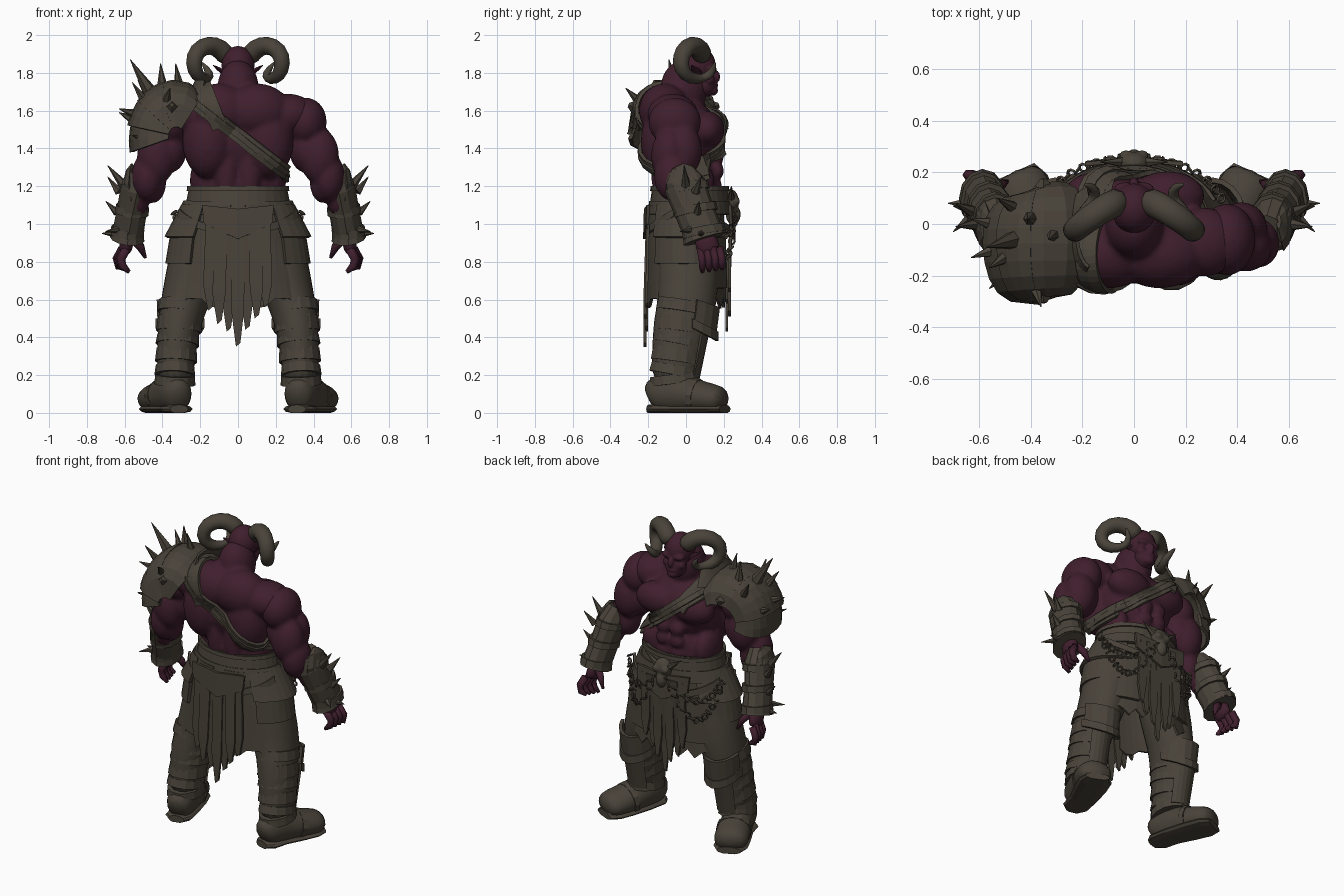
import bpy, bmesh, math, random
from mathutils import Vector, Matrix
from mathutils.bvhtree import BVHTree

random.seed(4)
if "Cube" in bpy.data.objects:
    bpy.data.objects.remove(bpy.data.objects["Cube"])


def material(name, rgb):
    m = bpy.data.materials.new(name)
    m.use_nodes = True
    m.diffuse_color = (*rgb, 1)
    m.node_tree.nodes["Principled BSDF"].inputs["Base Color"].default_value = (*rgb, 1)
    return m


SKIN = material("dark plum skin", (0.05, 0.0135, 0.026))
HIDE = material("worn brown armour", (0.066, 0.055, 0.041))


def finish(name, bm, mat, smooth=False, mirror=False, thick=0, subsurf=0):
    me = bpy.data.meshes.new(name)
    bmesh.ops.recalc_face_normals(bm, faces=bm.faces[:])
    for f in bm.faces:
        f.smooth = smooth
    bm.to_mesh(me)
    bm.free()
    me.materials.append(mat)
    ob = bpy.data.objects.new(name, me)
    bpy.context.collection.objects.link(ob)
    if thick:
        mod = ob.modifiers.new("thickness", "SOLIDIFY")
        mod.thickness, mod.offset = thick, 0
    if subsurf:
        ob.modifiers.new("round", "SUBSURF").levels = subsurf
        ob.modifiers["round"].render_levels = subsurf
    if mirror:
        ob.modifiers.new("mirror", "MIRROR")
    return ob


def blobs(name, items, voxel, mat=SKIN, soften=6):
    """Muscle ellipsoids, mirrored when off-centre, fused into one surface."""
    bm = bmesh.new()
    for x, y, z, rx, ry, rz in items:
        for s in ((1, -1) if x else (1,)):
            mx = Matrix.Translation((x * s, y, z)) @ Matrix.Diagonal((rx, ry, rz, 1))
            bmesh.ops.create_icosphere(bm, subdivisions=3, radius=1, matrix=mx)
    ob = finish(name, bm, mat, True)
    r = ob.modifiers.new("fuse", "REMESH")
    r.mode, r.voxel_size, r.use_smooth_shade = "VOXEL", voxel, True
    ob.modifiers.new("soften", "SMOOTH").iterations = soften
    return ob


def tube(name, pts, mat=HIDE, n=10, ref=(1, 0, 0), floor=False, **kw):
    """Loft of elliptical rings (x, y, z, radius a, radius b) along a path."""
    bm, rings = bmesh.new(), []
    P = [Vector(p[:3]) for p in pts]
    for i, p in enumerate(pts):
        t = (P[min(i + 1, len(P) - 1)] - P[max(i - 1, 0)]).normalized()
        u = Vector(ref)
        u = (u - t * u.dot(t)).normalized()
        v = t.cross(u)
        ring = []
        for k in range(n):
            a = math.tau * k / n
            co = P[i] + u * p[3] * math.cos(a) + v * p[4] * math.sin(a)
            if floor:
                co.z = max(co.z, 0)
            ring.append(bm.verts.new(co))
        rings.append(ring)
    for A, B in zip(rings, rings[1:]):
        for k in range(n):
            bm.faces.new((A[k], A[(k + 1) % n], B[(k + 1) % n], B[k]))
    bm.faces.new(rings[0])
    bm.faces.new(rings[-1])
    return finish(name, bm, mat, **kw)


def sheet(name, rows, thick=0.014, **kw):
    bm = bmesh.new()
    V = [[bm.verts.new(c) for c in row] for row in rows]
    for A, B in zip(V, V[1:]):
        for k in range(len(A) - 1):
            bm.faces.new((A[k], A[k + 1], B[k + 1], B[k]))
    return finish(name, bm, HIDE, thick=thick, **kw)


def panel(name, a0, a1, top, bottom, r0, r1, c=(0, 0), n=14, ragged=0, sag=0, rows=4, lean=0, **kw):
    """Curved plate or cloth following an ellipse between two heights."""
    grid = []
    for j in range(rows):
        t, row = j / (rows - 1), []
        for k in range(n + 1):
            a = math.radians(a0 + (a1 - a0) * k / n)
            z = top + (bottom - top) * t - sag * math.sin(math.pi * k / n)
            if j == rows - 1:
                z += random.uniform(-ragged, ragged)
            row.append((c[0] + (r0[0] + (r1[0] - r0[0]) * t) * math.cos(a),
                        c[1] + lean * t + (r0[1] + (r1[1] - r0[1]) * t) * math.sin(a), z))
        grid.append(row)
    return sheet(name, grid, **kw)


def spikes(name, items, mirror=False):
    bm = bmesh.new()
    for base, tip, r in items:
        b, d = Vector(base), Vector(tip) - Vector(base)
        mx = Matrix.Translation(b + d / 2) @ d.to_track_quat("Z", "Y").to_matrix().to_4x4()
        bmesh.ops.create_cone(bm, cap_ends=True, segments=6, radius1=r, radius2=0.002,
                              depth=d.length, matrix=mx)
    return finish(name, bm, HIDE, mirror=mirror)


# Torso, head and arms
torso = blobs("torso", [
    (0, -.01, 1.45, .25, .19, .22), (0, .01, 1.2, .235, .17, .2), (.1, -.115, 1.6, .18, .135, .145),
    (0, -.01, 1.72, .11, .125, .15), (.16, -.11, 1.44, .135, .13, .2), (.13, .11, 1.5, .145, .095, .1),
    (.27, -.07, 1.58, .14, .135, .11), (.06, -.12, 1.28, .065, .065, .2), (.19, .03, 1.23, .065, .12, .12),
    (.05, .155, 1.2, .05, .037, .046), (.05, .165, 1.28, .05, .037, .046), (.05, .165, 1.36, .05, .037, .046)],
    .013)
blobs("head", [
    (0, .06, 1.84, .088, .098, .103), (0, .1, 1.74, .068, .063, .068), (.035, .135, 1.82, .045, .027, .02),
    (0, .158, 1.78, .019, .024, .034), (.045, .12, 1.765, .032, .032, .032), (0, .138, 1.705, .037, .032, .027),
    (0, .152, 1.735, .034, .019, .012), (0, 0, 1.74, .085, .1, .1)], .008, soften=3)
tube("ears", [(.075, .06, 1.8, .012, .03), (.1, .05, 1.82, .01, .025), (.13, .03, 1.84, .002, .004)],
     SKIN, 6, (0, 0, 1), mirror=True)
blobs("arms", [
    (.36, -.06, 1.54, .11, .14, .13), (.415, -.01, 1.39, .1, .095, .14), (.43, -.09, 1.36, .105, .095, .15),
    (.36, -.05, 1.4, .09, .11, .13), (.48, -.07, 1.25, .085, .1, .13), (.45, -.05, 1.22, .07, .085, .11),
    (.53, -.01, 1.15, .065, .08, .11)], .012)

# Hands: palm, fingers and thumb
tube("palms", [(.58, .08, .97, .045, .05), (.59, .11, .9, .042, .07), (.6, .13, .84, .036, .068)],
     SKIN, 8, smooth=True, subsurf=1, mirror=True)
for i in range(4):
    y = .075 + .035 * i
    x = .6 + .007 * i
    tube("finger", [(x - .01, y, .87, .024, .022), (x + .02, y + .01, .815, .024, .021),
                    (x + .01, y + .012, .775, .022, .02), (x - .025, y + .012, .745 + .006 * i, .01, .01)],
         SKIN, 6, smooth=True, mirror=True)
tube("thumbs", [(.56, .12, .93, .028, .025), (.517, .15, .88, .023, .023), (.49, .165, .82, .008, .008)],
     SKIN, 6, smooth=True, mirror=True)

# Curled horns
tube("horns", [
    (.045, .095, 1.865, .058, .058), (.09, .075, 1.93, .058, .058), (.155, .035, 1.953, .056, .056),
    (.22, -.015, 1.92, .052, .052), (.24, -.035, 1.85, .048, .048), (.218, -.005, 1.782, .042, .042),
    (.17, .06, 1.762, .036, .036), (.145, .115, 1.78, .029, .029), (.16, .145, 1.815, .02, .02),
    (.195, .155, 1.86, .004, .004)], ref=(0, 1, 0), smooth=True, subsurf=1, mirror=True)

# Straps that hug the torso
skin_tree = BVHTree.FromObject(torso, bpy.context.evaluated_depsgraph_get())


def strap(name, c, v, width, a0, a1, lift=.014, n=36):
    c, v, y = Vector(c), Vector(v).normalized(), Vector((0, 1, 0))
    w, rows = y.cross(v), []
    for e in (-.5, 0, .5):
        row = []
        for k in range(n + 1):
            a = math.radians(a0 + (a1 - a0) * k / n)
            d, o = v * math.cos(a) + y * math.sin(a), c + w * width * e
            hit = skin_tree.ray_cast(o, d)[0] or o + d * .2
            row.append(hit + d * lift)
        rows.append(row)
    sheet(name, rows, .018)


strap("chest_strap", (0, 0, 1.47), (-.78, 0, .6), .075, 0, 360)
strap("chest_strap_ridge", (0, 0, 1.47), (-.78, 0, .6), .03, 0, 360, .024)
strap("shoulder_strap", (-.12, 0, 1.57), (-.37, 0, .93), .085, -105, 105)

# Layered pauldron on the right shoulder, cut back toward the front of the arm
for t0, t1, r in [(-38, 28, .225), (18, 54, .235), (44, 80, .242), (70, 106, .235)]:
    rows = []
    for j in range(4):
        th = math.radians(t0 + (t1 - t0) * j / 3)
        row = []
        for k in range(11):
            s = math.sin(math.radians(-89 + 170 * k / 10))
            rr = r + .014 * j / 3
            rad = rr * (1 - s * s) ** .22
            reach = 1 - (.3 * max(math.sin(th), 0) if s > 0 else 0)
            row.append((-.325 - rad * math.sin(th), -.06 + rr * .95 * s * reach,
                        1.465 + 1.24 * rad * math.cos(th)))
        rows.append(row)
    sheet("pauldron_plate", rows, .02)
spikes("pauldron_spikes", [
    ((-.46, -.06, 1.69), (-.57, -.09, 1.87), .04), ((-.4, .02, 1.72), (-.41, .02, 1.85), .03),
    ((-.31, -.04, 1.72), (-.33, -.06, 1.85), .03), ((-.46, .06, 1.65), (-.53, .1, 1.76), .028),
    ((-.54, -.1, 1.58), (-.63, -.13, 1.61), .028), ((-.55, .0, 1.55), (-.63, .02, 1.59), .028),
    ((-.38, -.25, 1.65), (-.36, -.32, 1.72), .026), ((-.5, -.2, 1.45), (-.56, -.25, 1.47), .024),
    ((-.5, -.13, 1.66), (-.56, -.17, 1.75), .026)])
for y in (-.275, .145):
    tube("pauldron_stud", [(-.35, y, 1.62, .035, .035), (-.35, y + math.copysign(.03, y), 1.63, .012, .012)], n=4)
panel("collar_guard", 100, 255, 1.76, 1.66, (.06, .13), (.11, .18), (-.16, -.04), rows=3)

# Bracers with elbow plates, bands and spikes
tube("bracers", [(.515, -.04, 1.28, .065, .08), (.535, -.005, 1.2, .085, .112), (.56, .04, 1.08, .08, .105),
                 (.58, .085, .97, .082, .105), (.587, .1, .92, .092, .118)], n=12, mirror=True)
for t in (0, .5, 1):
    x, y, z = .533 + .05 * t, .005 + .085 * t, 1.19 - .23 * t
    tube("bracer_band", [(x, y, z + .02, .088, .114), (x + .005, y + .008, z - .02, .09, .116)], n=12, mirror=True)
tube("bracer_elbow_plate", [(.565, .01, 1.14, .035, .1), (.58, -.005, 1.22, .03, .1), (.572, .0, 1.28, .022, .075),
                            (.56, .01, 1.31, .01, .03)], n=8, mirror=True)
spikes("bracer_spikes", [
    ((.6, 0, 1.2), (.69, -.01, 1.31), .028), ((.63, .05, 1.17), (.69, .08, 1.25), .024),
    ((.64, .06, 1.06), (.7, .07, 1.12), .022), ((.65, .08, .95), (.72, .08, .95), .022),
    ((.64, .02, .97), (.7, -.03, .96), .02)], True)

# Belt, buckle and sagging hip straps
panel("belt", 0, 360, 1.2, 1.1, (.245, .185), (.265, .2), (0, .02), 32, thick=.025)
panel("belt_upper_edge", 0, 360, 1.2, 1.175, (.262, .2), (.265, .203), (0, .02), 32, rows=2)
panel("lower_belt", 0, 360, 1.12, 1.05, (.28, .205), (.31, .215), (0, .02), 32, thick=.02)
for a in (200, 20):
    panel("hip_strap", a, a + 140, 1.08, 1.04, (.33, .225), (.335, .228), (0, .015), sag=.1, rows=2)
blobs("buckle", [(0, .235, 1.12, .06, .045, .065), (0, .25, 1.05, .038, .04, .055), (.03, .268, 1.12, .027, .018, .022)],
      .008, HIDE, 3)
spikes("buckle_horns", [((.05, .24, 1.14), (.13, .24, 1.2), .02)], True)

# Kilt, hip plates and torn cloth
panel("kilt", -82, 82, 1.1, .58, (.27, .195), (.4, .205), (0, .0), 24, ragged=.03, rows=6, mirror=True)
panel("hip_plate_upper", -52, 52, 1.1, .93, (.29, .2), (.38, .225), (0, .01), 10, thick=.02, mirror=True)
panel("hip_plate_lower", -48, 48, .97, .79, (.345, .21), (.375, .22), (0, .005), 10, thick=.02, mirror=True)
panel("thigh_plate", 25, 70, .95, .66, (.36, .215), (.395, .22), (0, .0), 6, thick=.02, mirror=True)


def cloth(name, x, w, y0, y1, top, bottom):
    mid = bottom + (top - bottom) * .3
    xs = x * 1.1
    rows = [[(x - w, y0, top), (x + w, y0, top)], [(xs - w, y1, mid), (xs + w * .9, y1, mid)],
            [(xs - w * .3, y1, bottom), (xs + w * .35, y1, bottom + .02)]]
    sheet(name, rows, .014)


for i, b in enumerate((.54, .47, .43, .35, .44, .5, .56)):
    x, odd = -.135 + .045 * i, i % 2
    cloth("back_cloth", x, .036, -.2 - .006 * odd, -.207 - .01 * odd, 1.0, b)
    cloth("front_cloth", x * .9, .032, .24 + .01 * odd, .23 - .015 * odd, 1.06, b + .08)
for y in (-.215, .25):
    sheet("chevron_plate", [[(-.19, y * .93, 1.1), (0, y, 1.08), (.19, y * .93, 1.1)],
                            [(-.18, y * .95, 1.0), (0, y * 1.02, .92), (.18, y * .95, 1.0)]], .016)

# Chains draped over the front of the hips
bpy.ops.mesh.primitive_torus_add(major_segments=8, minor_segments=4, major_radius=.017, minor_radius=.006)
link = bpy.context.object
link.data.materials.append(HIDE)
for s in (1, -1):
    for sag in (.12, .24):
        for k in range(15):
            t = k / 14
            a = math.radians(85 - 65 * t)
            ob = bpy.data.objects.new("chain_link", link.data)
            bpy.context.collection.objects.link(ob)
            ob.location = (s * .36 * math.cos(a), .02 + .235 * math.sin(a), 1.06 - sag * math.sin(math.pi * t))
            ob.rotation_euler = (math.pi / 2 * (k % 2), .6 * s, -a * s)
bpy.data.objects.remove(link)

# Legs, shin wraps and knee guards
tube("legs", [(.17, .01, 1.05, .14, .16), (.22, .015, .8, .155, .17), (.285, .01, .58, .128, .16),
              (.312, -.025, .47, .118, .155), (.33, -.05, .3, .102, .135), (.333, -.065, .12, .1, .125)],
     n=14, smooth=True, subsurf=1, mirror=True)
for i, (z, h) in enumerate([(.2, .05), (.27, .07), (.36, .05), (.43, .08), (.53, .06)]):
    rx, y = .102 + .004 * i, -.066 + .013 * i
    tube("shin_wrap", [(.333 - .008 * i, y + .006, z + h, rx, rx + .023),
                       (.335 - .007 * i, y - .004, z, rx + .006, rx + .028)], n=14, mirror=True)
panel("knee_guard", 15, 165, .6, .45, (.12, .15), (.115, .15), (.305, .02), 8, sag=.04, thick=.02, lean=-.02, mirror=True)
panel("knee_guard_rim", 10, 170, .5, .45, (.125, .16), (.125, .16), (.308, .005), 8, sag=.07, rows=2, mirror=True)
panel("shin_plate", 50, 130, .42, .18, (.11, .14), (.1, .13), (.325, -.025), 6, lean=-.04, mirror=True)

# Boots and soles
tube("boots", [(.31, -.2, .075, .055, .07), (.32, -.16, .1, .085, .105), (.345, -.06, .11, .098, .12),
               (.392, .06, .085, .108, .092), (.43, .14, .075, .112, .083), (.46, .21, .065, .095, .068)],
     n=12, floor=True, smooth=True, subsurf=1, mirror=True)
tube("soles", [(.312, -.198, .02, .05, .024), (.322, -.16, .02, .084, .026), (.345, -.06, .02, .088, .026),
               (.392, .06, .02, .102, .026), (.43, .15, .02, .104, .026), (.455, .205, .02, .075, .024)],
     n=12, floor=True, mirror=True)
tube("boot_cuff", [(.333, -.065, .2, .104, .13), (.335, -.06, .15, .11, .135)], n=14, mirror=True)
tube("toe_strap", [(.382, .035, .09, .108, .098), (.394, .065, .085, .11, .094)], n=12, floor=True, mirror=True)
